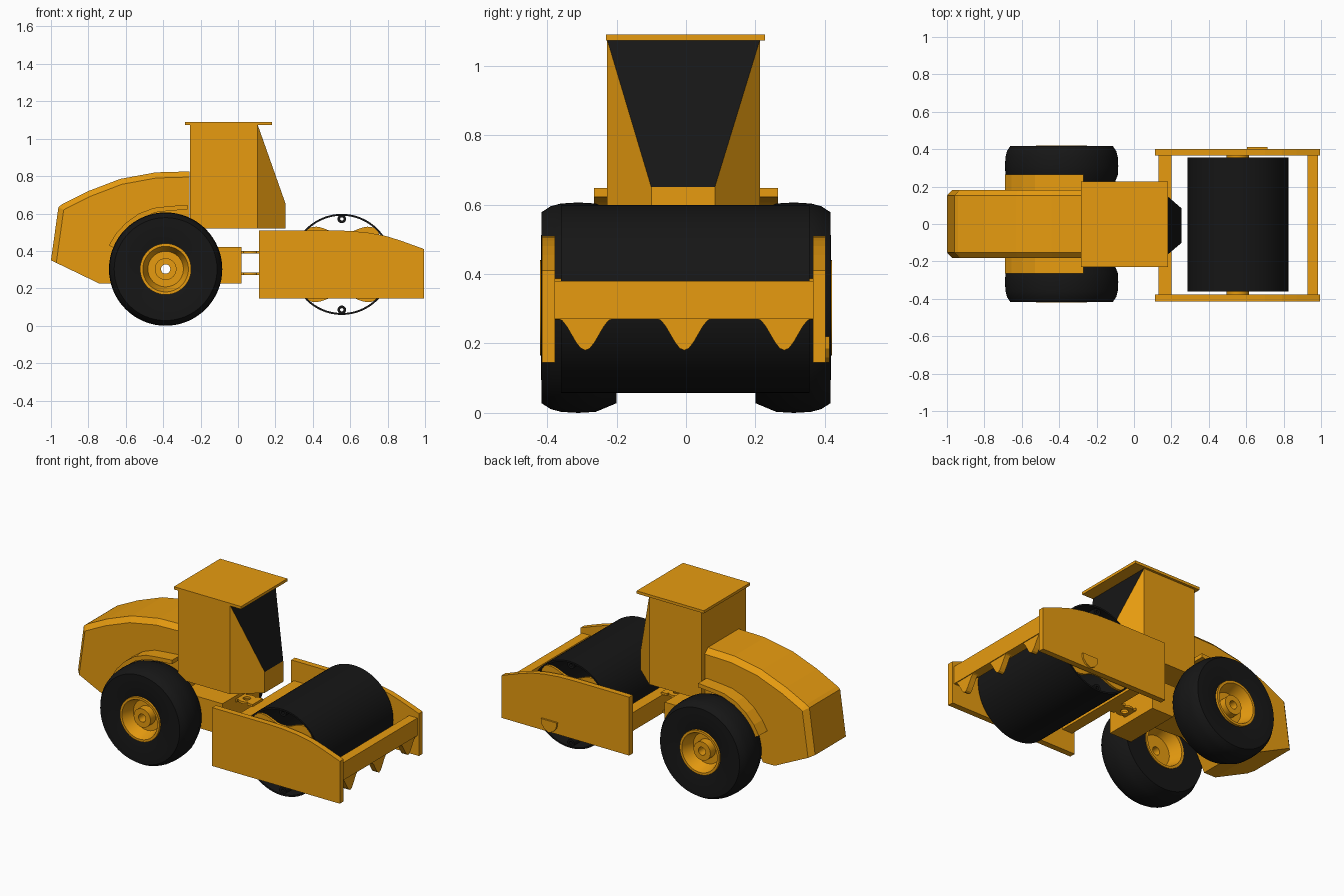
import bpy, bmesh
from math import sin, cos, pi, radians

if "Cube" in bpy.data.objects:
    bpy.data.objects.remove(bpy.data.objects["Cube"])


def material(name, color):
    m = bpy.data.materials.new(name)
    m.diffuse_color = color
    m.use_nodes = True
    m.node_tree.nodes["Principled BSDF"].inputs["Base Color"].default_value = m.diffuse_color
    return m


ORANGE = material("orange_paint", (0.80, 0.33, 0.005, 1))
BLACK = material("black_rubber", (0.008, 0.008, 0.008, 1))


def finish(name, bm, mat, smooth=False):
    bmesh.ops.recalc_face_normals(bm, faces=bm.faces)
    me = bpy.data.meshes.new(name)
    bm.to_mesh(me)
    bm.free()
    me.materials.append(mat)
    if smooth:
        me.shade_smooth()
        me.set_sharp_from_angle(angle=radians(30))
    ob = bpy.data.objects.new(name, me)
    bpy.context.collection.objects.link(ob)
    return ob


def prism(name, pts, a, b, mat=ORANGE, axis="y", bevel_edges=0, bevel=0.03):
    """Extrude a profile: (x, z) along y, or (y, z) along x."""
    bm = bmesh.new()
    place = (lambda u, v, d: (u, d, v)) if axis == "y" else (lambda u, v, d: (d, u, v))
    loops = [[bm.verts.new(place(u, v, d)) for u, v in pts] for d in (a, b)]
    n = len(pts)
    for loop in loops:
        bm.faces.new(loop)
    for i in range(n):
        j = (i + 1) % n
        bm.faces.new((loops[0][i], loops[0][j], loops[1][j], loops[1][i]))
    if bevel_edges:
        bmesh.ops.recalc_face_normals(bm, faces=bm.faces)
        edges = [bm.edges.get((l[i], l[i + 1])) for l in loops for i in range(bevel_edges)]
        bmesh.ops.bevel(bm, geom=edges, offset=bevel, segments=1, affect="EDGES")
    return finish(name, bm, mat)


def box(name, x0, x1, y0, y1, z0, z1, mat=ORANGE):
    return prism(name, [(x0, z0), (x1, z0), (x1, z1), (x0, z1)], y0, y1, mat)


def lathe(name, prof, cx, c2, mat, n=64, axis="y"):
    """Revolve a closed (radius, depth) profile around a y or z axis."""
    bm = bmesh.new()
    rings = []
    for k in range(n):
        c, s = cos(2 * pi * k / n), sin(2 * pi * k / n)
        rings.append([bm.verts.new((cx + r * c, d, c2 + r * s) if axis == "y"
                                   else (cx + r * c, c2 + r * s, d)) for r, d in prof])
    m = len(prof)
    for k in range(n):
        p, q = rings[k], rings[(k + 1) % n]
        for i in range(m):
            j = (i + 1) % m
            bm.faces.new((p[i], p[j], q[j], q[i]))
    return finish(name, bm, mat, True)


# Engine hood and rear chassis, with an open wheel arch
prism("hood_and_chassis",
      [(-1.0, .35), (-.96, .635), (-.94, .65), (-.80, .72), (-.63, .785), (-.44, .82),
       (-.258, .825), (-.258, .42), (.02, .42), (.02, .225), (-.13, .225), (-.16, .31),
       (-.22, .375), (-.50, .39), (-.60, .34), (-.66, .225), (-.74, .225)],
      -.182, .182, bevel_edges=6)

# Fenders and rear wheels on both sides
WX, WZ = -.387, .303
outer = [(-.69, .43), (-.655, .49), (-.60, .55), (-.53, .60), (-.45, .63), (-.38, .638), (-.27, .647)]
inner = [(-.27, .622), (-.38, .613), (-.44, .606), (-.52, .576), (-.58, .532), (-.63, .475), (-.662, .415)]
tyre = [(.135, .405), (.20, .417), (.275, .416), (.292, .39), (.30, .36), (.303, .31),
        (.30, .26), (.275, .20), (.135, .20)]
rim = [(.137, .42), (.122, .42), (.095, .345), (.058, .345), (.058, .395), (.025, .395),
       (.025, .27), (.095, .27), (.122, .195), (.137, .195)]
for side, s in (("left", 1), ("right", -1)):
    prism(f"fender_{side}", outer + inner, s * .175, s * .265)
    lathe(f"tyre_{side}", [(r, s * y) for r, y in tyre], WX, WZ, BLACK)
    lathe(f"rim_{side}", [(r, s * y) for r, y in rim], WX, WZ, ORANGE, 48)

# Cab: straight box at the back, tapering to a narrow nose with a sloped windshield
bm = bmesh.new()
C0, C1, N0, N1 = -.227, .213, -.10, .083
V = [bm.verts.new(p) for p in (
    (-.257, C0, .52), (-.257, C1, .52), (.105, C1, .52), (.255, N1, .52), (.255, N0, .52), (.105, C0, .52),
    (-.257, C0, 1.075), (-.257, C1, 1.075), (.105, C1, 1.075), (.105, C0, 1.075),
    (.255, N1, .65), (.255, N0, .65))]
for f in ((0, 1, 2, 3, 4, 5), (6, 7, 8, 9), (0, 1, 7, 6), (1, 2, 8, 7), (0, 5, 9, 6),
          (2, 3, 10, 8), (5, 4, 11, 9), (3, 4, 11, 10)):
    bm.faces.new([V[i] for i in f])
glass = bm.faces.new([V[i] for i in (8, 10, 11, 9)])
glass.material_index = 1
cab = finish("cab", bm, ORANGE)
cab.data.materials.append(BLACK)
box("cab_roof", -.283, .182, -.23, .228, 1.073, 1.09)

# Articulated hitch plates with pin eyes
for name, z in (("upper", .385), ("lower", .27)):
    lathe(f"hitch_eye_{name}", [(.022, z), (.05, z), (.05, z + .014), (.022, z + .014)],
          .065, -.005, ORANGE, 32, "z")
    box(f"hitch_front_{name}", .10, .14, -.055, .045, z, z + .014)
    box(f"hitch_rear_{name}", .0, .03, -.055, .045, z, z + .014)

# Drum frame: side panels, cross beams
panel = [(.112, .145), (.995, .145), (.995, .41), (.87, .455), (.79, .48), (.70, .497), (.60, .507), (.50, .51), (.112, .51)]
prism("frame_panel_right", panel, -.415, -.378)
prism("frame_panel_left", panel, .366, .402)
box("frame_beam_rear", .13, .20, -.38, .37, .27, .385)
box("frame_beam_front", .927, .985, -.38, .37, .27, .38)

# Scraper teeth under the front beam
for k, yc in enumerate((-.29, -.005, .283)):
    tooth = [(yc + .08 * t / 6, .272 - .092 * (.5 + .5 * cos(pi * t / 6))) for t in range(-6, 7)]
    prism(f"scraper_tooth_{k + 1}", tooth, .945, .98, axis="x")

# Small pocket on the left panel
prism("panel_tab", [(.605, .22), (.61, .185), (.63, .16), (.66, .145), (.69, .16), (.71, .185), (.715, .22)],
      .40, .413)

# Hollow drum with lobed end plates, hubs and inner tubes
DX, DZ = .555, .328
lathe("drum", [(.27, -.36), (.27, .356), (.26, .356), (.26, -.36)], DX, DZ, BLACK, 96)
star = []
for k in range(96):
    a = 2 * pi * k / 96
    r = .165 + .098 * abs(sin(2 * a)) ** 3
    star.append((DX + r * cos(a), DZ + r * sin(a)))
for side, y0, y1, yh in (("left", .335, .35, .37), ("right", -.34, -.355, -.38)):
    prism(f"drum_plate_{side}", star, y0, y1)
    lathe(f"drum_hub_{side}", [(.01, y0), (.06, y0), (.06, yh), (.01, yh)], DX, DZ, ORANGE, 32)
for name, dz in (("top", .243), ("bottom", -.243)):
    lathe(f"drum_tube_{name}", [(.009, -.35), (.023, -.35), (.023, .345), (.009, .345)],
          DX, DZ + dz, BLACK, 20)
